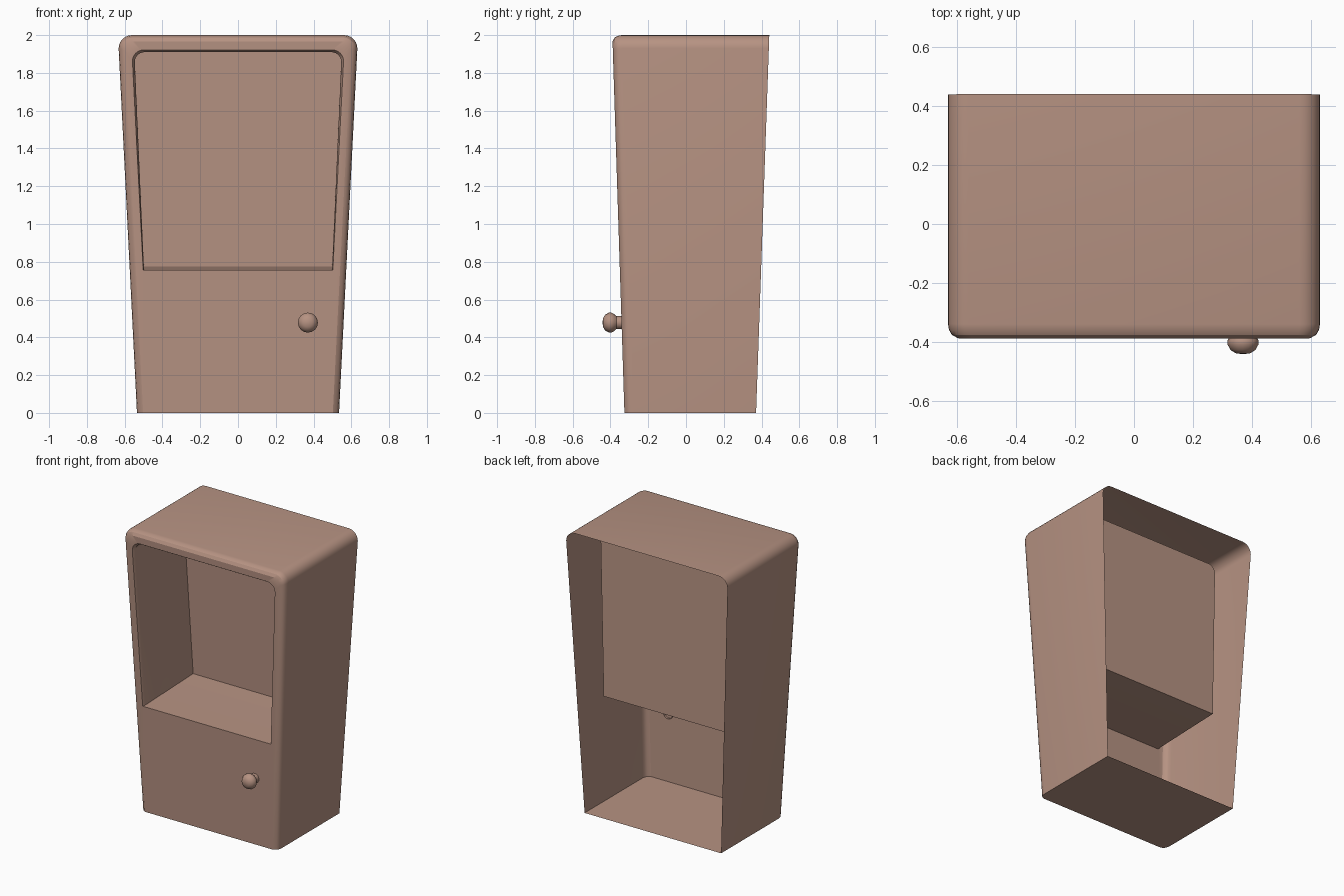
import bpy, bmesh, math
from mathutils import Matrix

if "Cube" in bpy.data.objects:
    bpy.data.objects.remove(bpy.data.objects["Cube"])

mat = bpy.data.materials.new("dusty_clay")
mat.diffuse_color = (0.47, 0.29, 0.225, 1)
mat.use_nodes = True
mat.node_tree.nodes["Principled BSDF"].inputs["Base Color"].default_value = mat.diffuse_color

TILT = 0.032
def front_y(z): return -0.326 - TILT * z
def back_y(z): return 0.371 + 0.035 * z

def finish(bm, name, angle):
    me = bpy.data.meshes.new(name)
    bm.to_mesh(me)
    bm.free()
    ob = bpy.data.objects.new(name, me)
    bpy.context.collection.objects.link(ob)
    me.materials.append(mat)
    bpy.context.view_layer.objects.active = ob
    ob.select_set(True)
    bpy.ops.object.shade_smooth_by_angle(angle=math.radians(angle))
    ob.select_set(False)
    return ob

def outline(z0, z1, w0, w1, r, n=6):
    """Tapered front outline, square at the bottom and rounded at the top."""
    half = [(w0, z0)]
    for i in range(n + 1):
        a = math.pi / 2 * i / n
        half.append((w1 - r + r * math.cos(a), z1 - r + r * math.sin(a)))
    return half + [(-x, z) for x, z in reversed(half)]

def shell(inset):
    return outline(0, 2 - inset, 0.535 - inset, 0.632 - inset, 0.07 - inset * 0.6)

def niche(inset):
    return outline(0.757, 1.922 - inset, 0.502 - inset * 0.3, 0.559 - inset, 0.06 - inset * 0.6)

# cabinet: one skin from the open back, round the front rim, into the niche
bm = bmesh.new()
rings = []
def ring(pts, fy, rise=0):
    rings.append([bm.verts.new((x, fy(z), z + rise)) for x, z in pts])

ring(shell(0), back_y)
for inset, dy in ((0, 0.05), (0.004, 0.028), (0.013, 0.012), (0.033, 0)):
    ring(shell(inset), lambda z, d=dy: front_y(z) + d)
ring(niche(0), front_y)
ring(niche(0.012), lambda z: front_y(z) + 0.02)
ring(niche(0.012), lambda z: front_y(z) + 0.56, 0.018)
for a, b in zip(rings, rings[1:]):
    n = len(a)
    for i in range(n):
        j = (i + 1) % n
        # floor strip of the shell only runs as far as the front edge
        bm.faces.new((a[i], a[j], b[j], b[i]))
bm.faces.new(rings[-1])
bmesh.ops.remove_doubles(bm, verts=bm.verts, dist=1e-5)
bmesh.ops.recalc_face_normals(bm, faces=bm.faces)
bm.faces.ensure_lookup_table()
top = max(bm.faces, key=lambda f: f.calc_center_median().z)
if top.normal.z < 0:
    bmesh.ops.reverse_faces(bm, faces=bm.faces)
finish(bm, "cabinet", 30)

# knob: lathed profile of (radius, y)
bm = bmesh.new()
prof = [(0, -0.442), (0.024, -0.439), (0.042, -0.428), (0.053, -0.408), (0.053, -0.396),
        (0.045, -0.38), (0.034, -0.368), (0.034, -0.335), (0.034, -0.325)]
vs = [bm.verts.new((r, y, 0)) for r, y in prof]
es = [bm.edges.new(p) for p in zip(vs, vs[1:])]
bmesh.ops.spin(bm, geom=vs + es, axis=(0, 1, 0), cent=(0, 0, 0), angle=2 * math.pi, steps=16)
bmesh.ops.remove_doubles(bm, verts=bm.verts, dist=1e-5)
bmesh.ops.recalc_face_normals(bm, faces=bm.faces)
bmesh.ops.transform(bm, matrix=Matrix.Translation((0.37, 0, 0.478)), verts=bm.verts)
finish(bm, "knob", 40)
